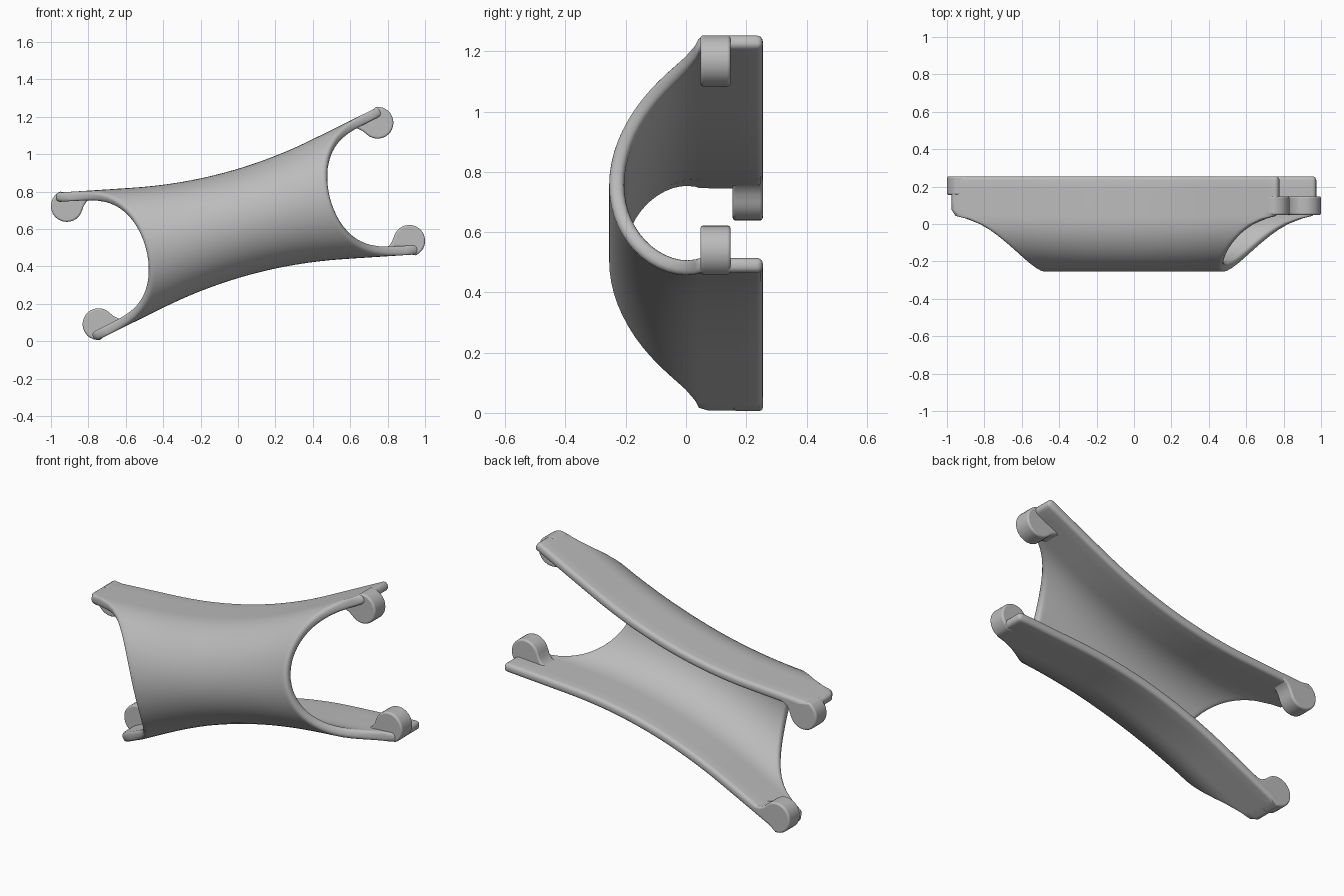
import bpy, bmesh, math
from mathutils import Matrix

if "Cube" in bpy.data.objects:
    bpy.data.objects.remove(bpy.data.objects["Cube"])

grey = bpy.data.materials.new("matte_grey")
grey.use_nodes = True
COLOUR = (0.5, 0.5, 0.5, 1)
grey.diffuse_color = COLOUR
grey.node_tree.nodes["Principled BSDF"].inputs["Base Color"].default_value = COLOUR

# The whole bracket leans about the front-back axis
LEAN = Matrix.Translation((0, 0, 0.63)) @ Matrix.Rotation(math.radians(-15), 4, 'Y')
BACK, NOSE, BEND, TIP = 0.255, -0.255, 0.03, 0.9


def finish(bm, name, bevel, thickness=0):
    bmesh.ops.recalc_face_normals(bm, faces=bm.faces)
    mesh = bpy.data.meshes.new(name)
    bm.to_mesh(mesh)
    bm.free()
    mesh.transform(LEAN)
    mesh.materials.append(grey)
    obj = bpy.data.objects.new(name, mesh)
    bpy.context.collection.objects.link(obj)
    if thickness:
        solid = obj.modifiers.new("Wall", 'SOLIDIFY')
        solid.thickness = thickness
        solid.offset = -1
        solid.use_even_offset = True
    round_edges = obj.modifiers.new("Round", 'BEVEL')
    round_edges.width = bevel
    round_edges.segments = 4
    round_edges.limit_method = 'ANGLE'
    round_edges.angle_limit = math.radians(45)
    round_edges.use_clamp_overlap = False
    bpy.ops.object.select_all(action='DESELECT')
    bpy.context.view_layer.objects.active = obj
    obj.select_set(True)
    bpy.ops.object.shade_smooth_by_angle(angle=math.radians(40))
    return obj


def half_height(x):
    # Curved waist that runs out into straight arms
    x = abs(x)
    return 0.281 + 0.2 * x * x if x < 0.5 else 0.331 + 0.2 * (x - 0.5)


def half_length(y):
    # Ends are scooped away towards the nose
    t = (y - NOSE) / (0.04 - NOSE)
    if t >= 1:
        return TIP - (0.02 if y < 0.05 else 0)
    return 0.51 + (TIP - 0.51) * (1 - math.sqrt(1 - max(t, 0)))


# Saddle shell: U section (y, height factor) swept along the length
flat = [BACK, 0.18, 0.12, 0.075, 0.043]
arc = [math.radians(90 - 180 * i / 28) for i in range(29)]
section = [(y, 1) for y in flat]
section += [(BEND + (NOSE - BEND) * math.cos(a), math.sin(a)) for a in arc]
section += [(y, -1) for y in reversed(flat)]

bm = bmesh.new()
STEPS = 28
rows = []
for y, k in section:
    row = []
    for i in range(STEPS + 1):
        x = half_length(y) * (2 * i / STEPS - 1)
        row.append(bm.verts.new((x, y, k * half_height(x))))
    rows.append(row)
for a, b in zip(rows, rows[1:]):
    for i in range(STEPS):
        bm.faces.new((a[i], b[i], b[i + 1], a[i + 1]))
finish(bm, "saddle_shell", 0.02, 0.05)


# Round lugs inside the arm tips, with a small fillet towards the waist
def lug(name, side, up, y0, y1):
    cx, cz, r = 0.86, 0.327, 0.085
    angles = [math.radians(80 - 12 * i) for i in range(20)]
    outline = [(cx + r * math.cos(a), cz + r * math.sin(a)) for a in angles]
    outline += [(0.772, 0.305), (0.75, 0.324), (0.71, 0.334), (0.71, 0.36), (0.8, 0.378)]
    bm = bmesh.new()
    face = bm.faces.new([bm.verts.new((side * x, y0, up * z)) for x, z in outline])
    grown = bmesh.ops.extrude_face_region(bm, geom=[face])["geom"]
    verts = [g for g in grown if isinstance(g, bmesh.types.BMVert)]
    bmesh.ops.translate(bm, vec=(0, y1 - y0, 0), verts=verts)
    finish(bm, name, 0.01)


for up, level in ((1, "upper"), (-1, "lower")):
    lug(level + "_left_lug", 1, up, 0.048, 0.148)
    lug(level + "_right_lug", -1, up, 0.155, BACK)
